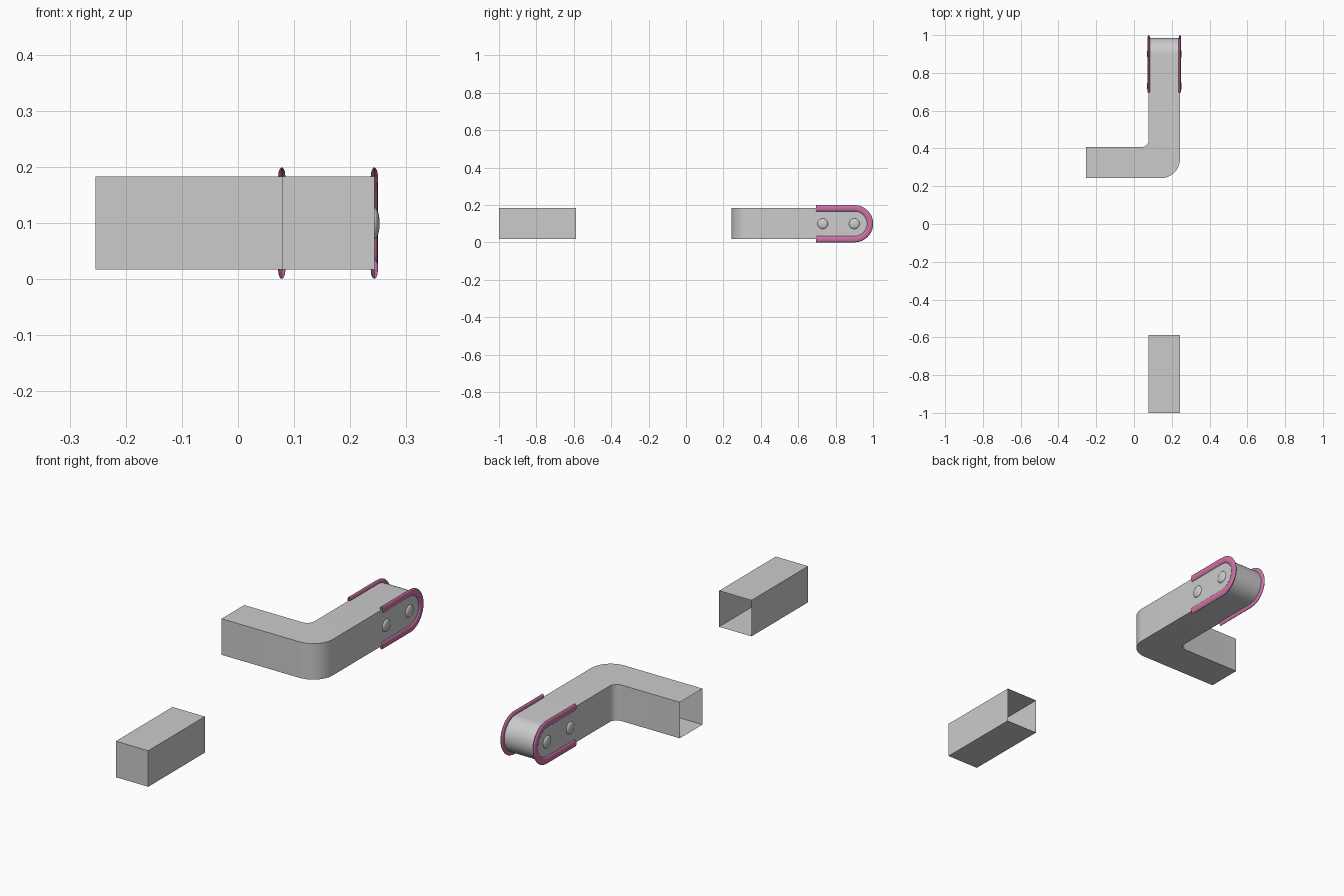
import bpy, bmesh
from math import sin, cos, pi

if "Cube" in bpy.data.objects:
    bpy.data.objects.remove(bpy.data.objects["Cube"])

X0, X1 = 0.078, 0.243          # tube sides
Z0, Z1 = 0.017, 0.183          # tube bottom and top
ZC, R = 0.1, 0.083             # rounded end centre height and radius
Y_END = 0.901                  # rounded end centre


def finish(name, bm, colour=None):
    bmesh.ops.remove_doubles(bm, verts=bm.verts, dist=1e-5)
    bmesh.ops.recalc_face_normals(bm, faces=bm.faces)
    me = bpy.data.meshes.new(name)
    bm.to_mesh(me)
    bm.free()
    ob = bpy.data.objects.new(name, me)
    bpy.context.collection.objects.link(ob)
    if colour:
        me.materials.append(colour)
    bpy.ops.object.select_all(action='DESELECT')
    ob.select_set(True)
    bpy.context.view_layer.objects.active = ob
    bpy.ops.object.shade_smooth_by_angle(angle=0.6)
    return ob


def loft(bm, rings):
    """Join closed rings of points into an open-ended skin."""
    rows = [[bm.verts.new(p) for p in ring] for ring in rings]
    for a, b in zip(rows, rows[1:]):
        for i in range(len(a)):
            j = (i + 1) % len(a)
            bm.faces.new((a[i], a[j], b[j], b[i]))
    return rows


def section(p, q):
    """Rectangular ring standing between plan points p and q."""
    return [(*p, Z0), (*q, Z0), (*q, Z1), (*p, Z1)]


def fillet(cx, cy, r, n=12):
    """Quarter arc in plan, from facing -y to facing +x."""
    return [(cx + r * cos(a), cy + r * sin(a))
            for a in (-pi / 2 + pi / 2 * i / n for i in range(n + 1))]


# Short separate tube: closed front, open back
bm = bmesh.new()
rows = loft(bm, [section((X0, y), (X1, y)) for y in (-1.0, -0.588)])
bm.faces.new(rows[0])
finish("short_tube", bm)

# Bent arm: open at the left, elbow, straight run, rounded end
bm = bmesh.new()
inner = [(-0.254, 0.408)] + fillet(X0 - 0.036, 0.408 + 0.036, 0.036) + [(X0, Y_END)]
outer = [(-0.254, 0.243)] + fillet(X1 - 0.1, 0.243 + 0.1, 0.1) + [(X1, Y_END)]
loft(bm, [section(p, q) for p, q in zip(inner, outer)])
N = 24
angles = [-pi / 2 + pi * i / N for i in range(N + 1)]
sides = [[bm.verts.new((x, Y_END + R * cos(a), ZC + R * sin(a))) for a in angles]
         for x in (X0, X1)]
for i in range(N):
    bm.faces.new((sides[0][i], sides[1][i], sides[1][i + 1], sides[0][i + 1]))
for s in sides:
    bm.faces.new(s)
finish("bent_arm", bm)

# Pink U-shaped trims and domed bolts on both sides of the arm
pink = bpy.data.materials.new("pink")
pink.diffuse_color = (0.60, 0.17, 0.37, 1)
pink.use_nodes = True
pink.node_tree.nodes["Principled BSDF"].inputs["Base Color"].default_value = pink.diffuse_color
for label, x in (("inner", X0), ("outer", X1)):
    path = [(0.695, Z0, -pi / 2)]
    path += [(Y_END + R * cos(a), ZC + R * sin(a), a) for a in angles]
    path += [(0.695, Z1, pi / 2)]
    rings = []
    for y, z, a in path:
        ring = []
        for k in range(12):
            t = 2 * pi * k / 12
            out = 0.0165 * cos(t)
            ring.append((x + 0.0065 * sin(t), y + out * cos(a), z + out * sin(a)))
        rings.append(ring)
    bm = bmesh.new()
    loft(bm, rings)
    finish(label + "_trim", bm, pink)

    for i, y in enumerate((0.731, 0.9)):
        bm = bmesh.new()
        bmesh.ops.create_uvsphere(bm, u_segments=24, v_segments=12, radius=1)
        bmesh.ops.scale(bm, verts=bm.verts, vec=(0.0095, 0.028, 0.028))
        bmesh.ops.translate(bm, verts=bm.verts, vec=(x, y, ZC))
        finish(f"{label}_bolt_{i + 1}", bm)
